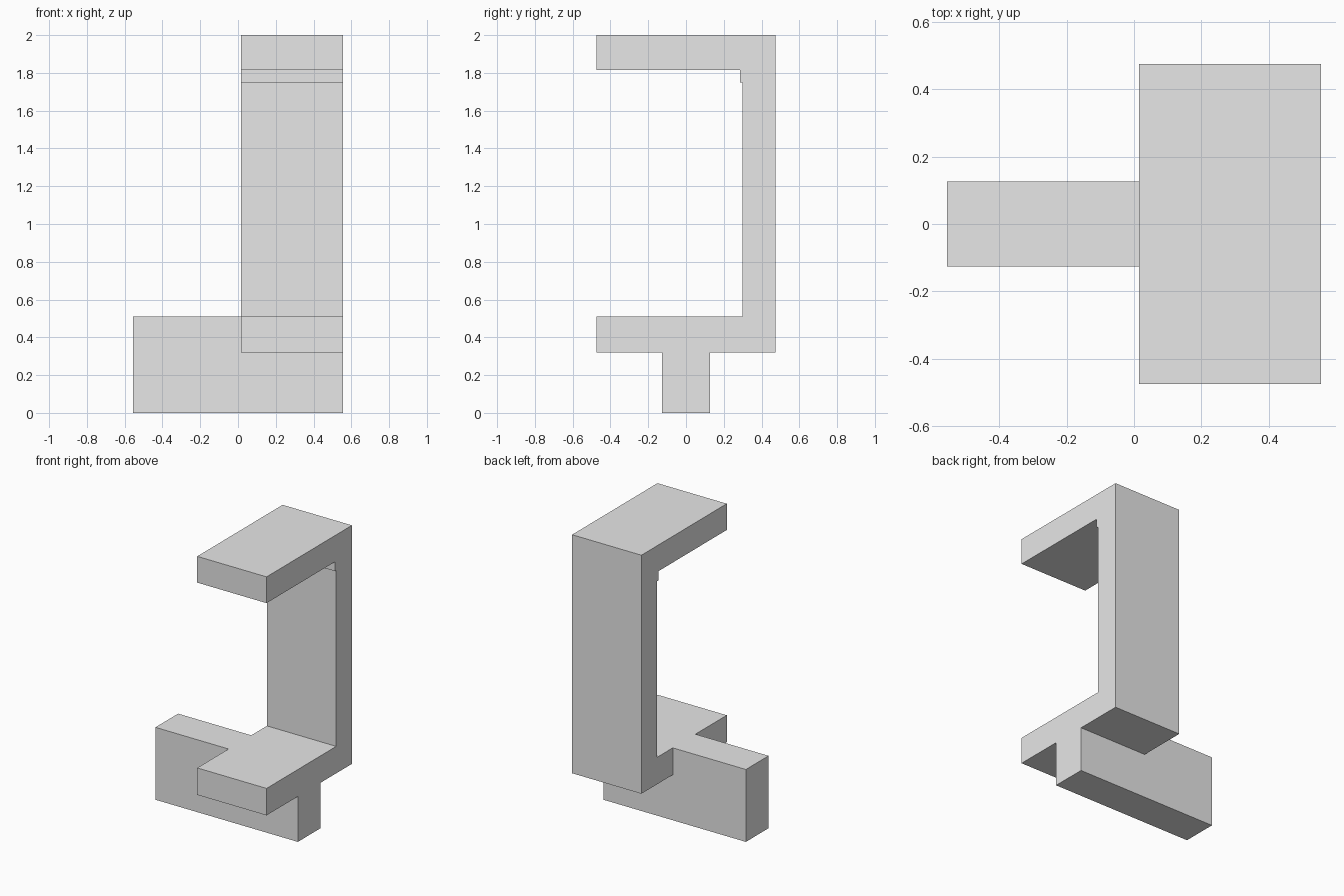
import bpy
import bmesh
from mathutils import Vector

cube = bpy.data.objects.get("Cube")
if cube:
    bpy.data.objects.remove(cube, do_unlink=True)

grey = bpy.data.materials.new("light_grey")
grey.use_nodes = True
colour = (0.8, 0.8, 0.8, 1)
grey.diffuse_color = colour
grey.node_tree.nodes["Principled BSDF"].inputs["Base Color"].default_value = colour


def extrude_profile(name, points, sweep):
    """Fill a closed flat outline and sweep it along a vector."""
    bm = bmesh.new()
    face = bm.faces.new([bm.verts.new(p) for p in points])
    result = bmesh.ops.extrude_face_region(bm, geom=[face])
    moved = [g for g in result["geom"] if isinstance(g, bmesh.types.BMVert)]
    bmesh.ops.translate(bm, verts=moved, vec=Vector(sweep))
    bmesh.ops.recalc_face_normals(bm, faces=bm.faces)
    mesh = bpy.data.meshes.new(name)
    bm.to_mesh(mesh)
    bm.free()
    mesh.materials.append(grey)
    obj = bpy.data.objects.new(name, mesh)
    bpy.context.collection.objects.link(obj)
    return obj


# Shared edges
left, inner = 0.555, 0.015
front, back, wall = -0.475, 0.475, 0.30
shelf_low, shelf_top, arm_low, top = 0.32, 0.51, 1.815, 2.0

# C-shaped bracket with a small lip under the upper arm
c_outline = [
    (front, shelf_low), (back, shelf_low), (back, top), (front, top),
    (front, arm_low), (wall - 0.015, arm_low), (wall - 0.015, 1.75),
    (wall, 1.75), (wall, shelf_top), (front, shelf_top),
]
extrude_profile("c_bracket", [(inner, y, z) for y, z in c_outline],
                (left - inner, 0, 0))

# Stepped rail: passes under the shelf and rises flush beside it
rail_outline = [
    (-left, 0), (left, 0), (left, shelf_low),
    (inner, shelf_low), (inner, shelf_top), (-left, shelf_top),
]
extrude_profile("base_rail", [(x, -0.126, z) for x, z in rail_outline],
                (0, 0.252, 0))
